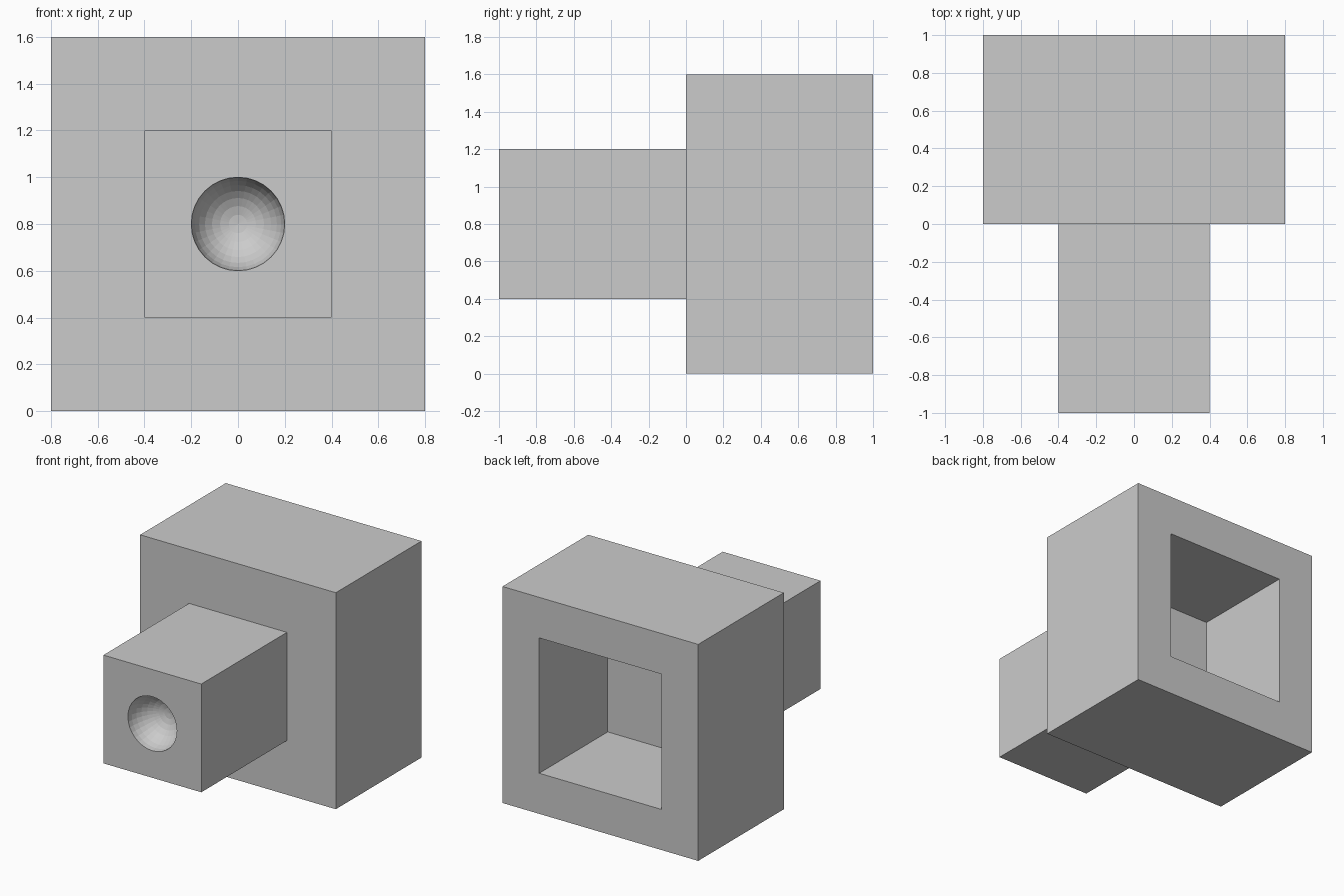
import bpy, bmesh, math
from mathutils import Matrix

if "Cube" in bpy.data.objects:
    bpy.data.objects.remove(bpy.data.objects["Cube"])


def box_verts(bm, lo, hi):
    size = [b - a for a, b in zip(lo, hi)]
    mid = [(a + b) / 2 for a, b in zip(lo, hi)]
    bmesh.ops.create_cube(bm, size=1, matrix=Matrix.Translation(mid) @ Matrix.Diagonal((*size, 1)))
    bm.normal_update()


def step_face(bm, y_sign, margin, distance):
    """Inset the face pointing along y_sign * Y, then push the inner face along Y."""
    face = max((f for f in bm.faces if f.normal.y * y_sign > 0.9), key=lambda f: f.calc_area())
    bmesh.ops.inset_region(bm, faces=[face], thickness=margin, use_even_offset=True)
    inner = bmesh.ops.extrude_discrete_faces(bm, faces=[face])["faces"][0]
    bmesh.ops.translate(bm, verts=inner.verts, vec=(0, distance, 0))
    bm.normal_update()


def make_object(name, bm):
    mesh = bpy.data.meshes.new(name)
    bm.to_mesh(mesh)
    bm.free()
    obj = bpy.data.objects.new(name, mesh)
    bpy.context.collection.objects.link(obj)
    return obj


# Housing block with a square snout in front and a square pocket in the back
bm = bmesh.new()
box_verts(bm, (-0.8, 0, 0), (0.8, 1, 1.6))
step_face(bm, -1, 0.4, -1.0)
step_face(bm, 1, 0.3, -0.8)
housing = make_object("housing", bm)

# Ball cutter, pole facing forward, for the hemispherical dimple
bm = bmesh.new()
bmesh.ops.create_uvsphere(bm, u_segments=32, v_segments=16, radius=0.2,
                          matrix=Matrix.Translation((0, -1, 0.8)) @ Matrix.Rotation(math.pi / 2, 4, 'X'))
cutter = make_object("dimple_cutter", bm)
cutter.hide_render = True

# Carve the dimple and discard the cutter
carve = housing.modifiers.new("dimple", 'BOOLEAN')
carve.operation = 'DIFFERENCE'
carve.solver = 'EXACT'
carve.object = cutter
bpy.context.view_layer.objects.active = housing
housing.select_set(True)
bpy.ops.object.modifier_apply(modifier=carve.name)
bpy.data.objects.remove(cutter)
